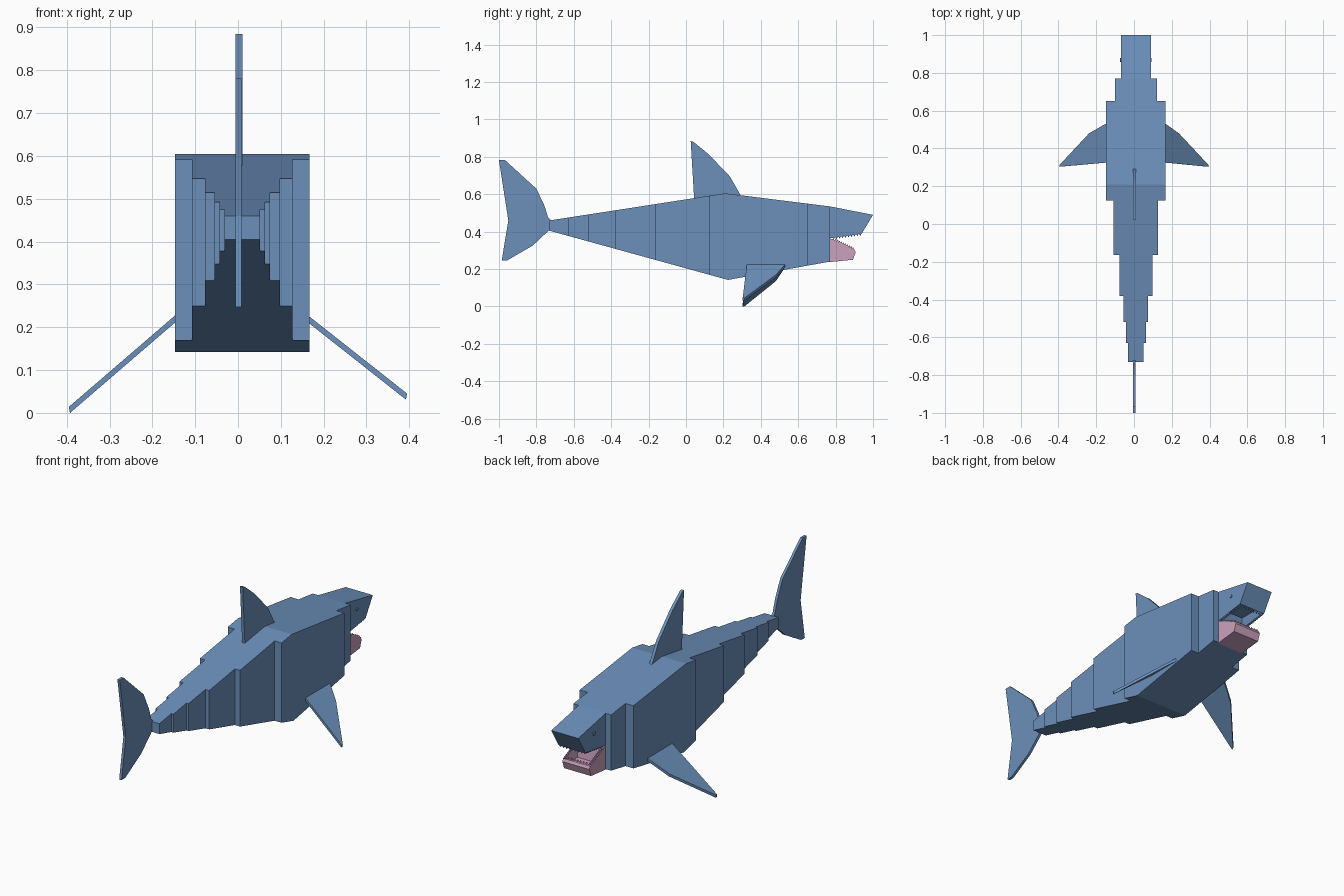
import bpy, bmesh, math
from mathutils import Vector

if "Cube" in bpy.data.objects:
    bpy.data.objects.remove(bpy.data.objects["Cube"])


def material(name, rgb):
    m = bpy.data.materials.new(name)
    m.use_nodes = True
    m.diffuse_color = (*rgb, 1)
    m.node_tree.nodes["Principled BSDF"].inputs["Base Color"].default_value = (*rgb, 1)
    return m


BLUE = material("steel blue", (0.15, 0.28, 0.50))
PINK = material("dusty pink", (0.60, 0.36, 0.51))


def finish(bm, name, mat):
    bmesh.ops.recalc_face_normals(bm, faces=bm.faces)
    mesh = bpy.data.meshes.new(name)
    bm.to_mesh(mesh)
    bm.free()
    mesh.materials.append(mat)
    ob = bpy.data.objects.new(name, mesh)
    bpy.context.collection.objects.link(ob)
    return ob


def prism(points, offset):
    """Closed solid swept from a flat outline along an offset."""
    bm = bmesh.new()
    base = [bm.verts.new(p) for p in points]
    far = [bm.verts.new(Vector(p) + Vector(offset)) for p in points]
    bm.faces.new(base)
    bm.faces.new(far[::-1])
    n = len(base)
    for i in range(n):
        bm.faces.new((base[i], base[(i + 1) % n], far[(i + 1) % n], far[i]))
    bmesh.ops.recalc_face_normals(bm, faces=bm.faces)
    return bm


def side_prism(outline, x0, x1):
    return prism([(x0, y, z) for y, z in outline], (x1 - x0, 0, 0))


def lerp(a, b, y):
    return a[1] + (b[1] - a[1]) * (y - a[0]) / (b[0] - a[0])


# Body silhouette: back ridge and belly lines
TOP = [(-0.73, 0.46), (0.21, 0.605), (0.77, 0.535)]
BELLY = [(-0.73, 0.405), (0.225, 0.142), (0.77, 0.24)]
MID = 0.01


def edge_points(line, y0, y1):
    def height(y):
        return lerp(line[0], line[1], y) if y < line[1][0] else lerp(line[1], line[2], y)
    ys = [y0] + [line[1][0]] * (y0 < line[1][0] < y1) + [y1]
    return [(y, height(y)) for y in ys]


# Stepped body blocks, tail to neck
cuts = [-0.73, -0.63, -0.52, -0.38, -0.165, 0.125, 0.65, 0.77]
halves = [0.041, 0.053, 0.065, 0.0875, 0.1175, 0.1575, 0.111]
for i, half in enumerate(halves):
    y0, y1 = cuts[i], cuts[i + 1]
    outline = edge_points(TOP, y0, y1) + edge_points(BELLY, y0, y1)[::-1]
    finish(side_prism(outline, MID - half, MID + half), f"body_block_{i + 1}", BLUE)


def hollow(bm, direction, wall, floor):
    """Sink the face looking along direction down to a floor height."""
    face = max(bm.faces, key=lambda f: f.normal.z * direction)
    bmesh.ops.inset_region(bm, faces=[face], thickness=wall)
    for v in face.verts:
        v.co.z = floor


# Upper head and lower jaw, both hollowed toward the mouth
HEAD = 0.079
head = side_prism([(0.77, 0.535), (1.0, 0.49), (0.94, 0.39), (0.77, 0.365)],
                  MID - HEAD, MID + HEAD)
hollow(head, -1, 0.018, 0.43)
finish(head, "upper_head", BLUE)

jaw = side_prism([(0.765, 0.365), (0.785, 0.36), (0.90, 0.305), (0.907, 0.29),
                  (0.893, 0.25), (0.765, 0.237)], MID - HEAD, MID + HEAD)
jaw_rim = [f for f in jaw.faces if abs(f.normal.z - 0.9) < 0.03]
bmesh.ops.inset_region(jaw, faces=jaw_rim, thickness=0.014)
for v in {v for f in jaw_rim for v in f.verts}:
    v.co.z = 0.272
finish(jaw, "lower_jaw", PINK)


# Small teeth round each rim
def teeth(name, start, end, height, mat):
    bm = bmesh.new()
    reach = HEAD - 0.008
    spots = []
    for i in range(10):
        y = start[0] + (end[0] - start[0]) * i / 9
        spots += [(MID + s * reach, y, lerp(start, end, y)) for s in (-1, 1)]
    spots += [(MID + reach * (k / 4 - 1), end[0], end[1]) for k in range(1, 8)]
    for x, y, z in spots:
        ring = [bm.verts.new((x + a * 0.005, y + b * 0.006, z))
                for a, b in ((-1, -1), (1, -1), (1, 1), (-1, 1))]
        tip = bm.verts.new((x, y, z + height))
        bm.faces.new(ring)
        for k in range(4):
            bm.faces.new((ring[k], ring[(k + 1) % 4], tip))
    finish(bm, name, mat)


teeth("upper_teeth", (0.79, 0.369), (0.932, 0.389), -0.012, BLUE)
teeth("lower_teeth", (0.80, 0.352), (0.893, 0.307), 0.012, PINK)

# Eyes: shallow discs on the head sides
for side, name in ((1, "left_eye"), (-1, "right_eye")):
    ring = [(MID + side * (HEAD - 0.003), 0.868 + 0.01 * math.cos(a), 0.466 + 0.01 * math.sin(a))
            for a in (math.tau * k / 8 for k in range(8))]
    finish(prism(ring, (side * 0.007, 0, 0)), name, BLUE)

# Dorsal fin and tail fin
dorsal = [(0.045, 0.55), (0.025, 0.885), (0.04, 0.88), (0.12, 0.815),
          (0.235, 0.695), (0.295, 0.59), (0.295, 0.55)]
tail = [(-0.72, 0.46), (-0.737, 0.475), (-0.755, 0.535), (-0.80, 0.63), (-0.967, 0.782),
        (-1.0, 0.782), (-0.95, 0.46), (-0.985, 0.247), (-0.955, 0.247),
        (-0.82, 0.325), (-0.735, 0.405), (-0.72, 0.41)]
finish(side_prism(dorsal, -0.006, 0.01), "dorsal_fin", BLUE)
finish(side_prism(tail, -0.006, 0.008), "tail_fin", BLUE)


# Side fins: swept outlines sloping down from the body
def side_fin(name, side, root_x, tip_z):
    root, tip = (root_x, 0.21), (0.392, tip_z)
    plan = [(0.09, 0.55), (root_x, 0.53), (0.235, 0.48), (0.392, 0.312),
            (0.392, 0.303), (root_x, 0.325), (0.09, 0.33)]
    points = [(side * x, y, lerp(root, tip, x)) for x, y in plan]
    finish(prism(points, (side * 0.003, 0, 0.014)), name, BLUE)


side_fin("left_side_fin", 1, 0.165, 0.031)
side_fin("right_side_fin", -1, 0.148, 0.0)
